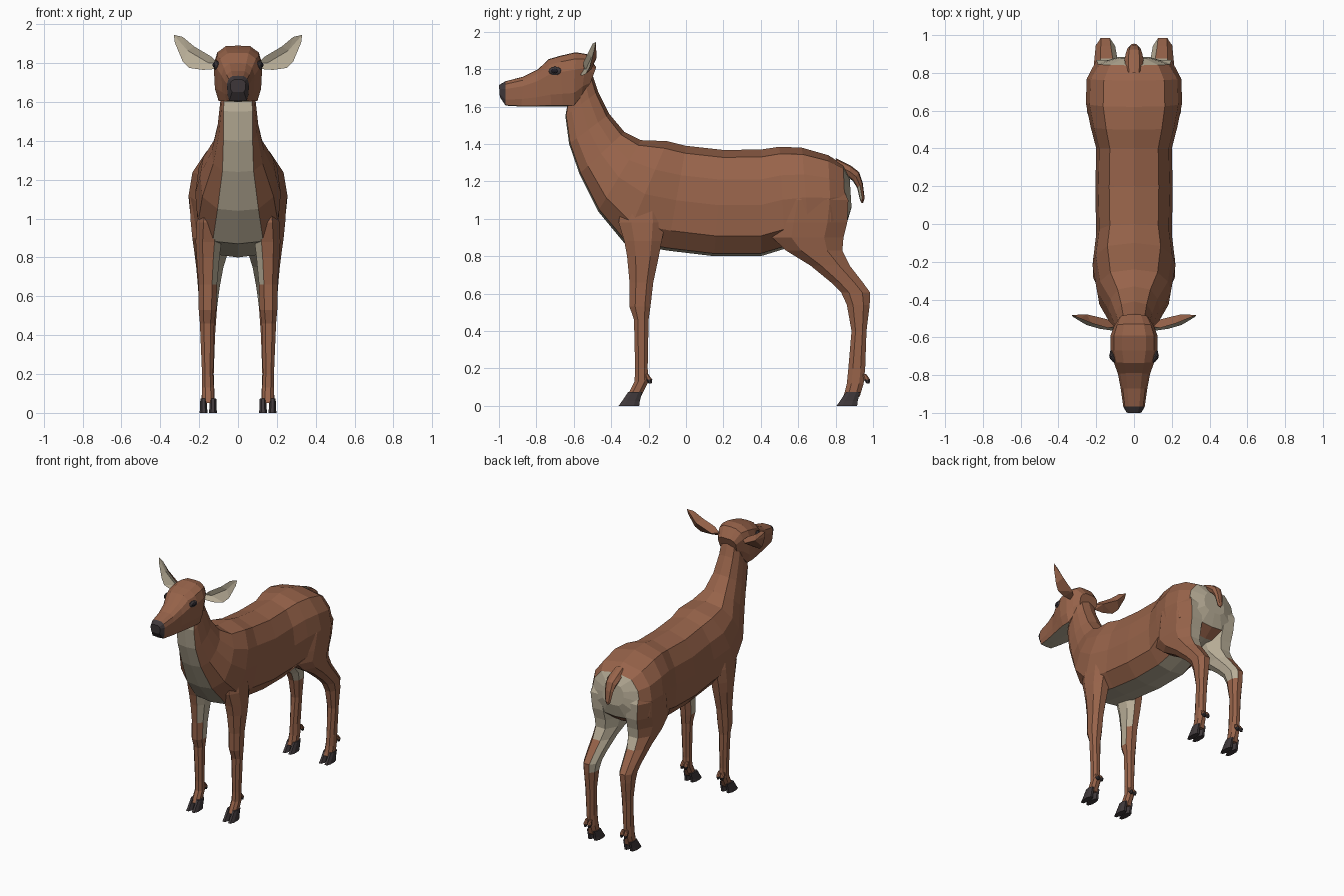
import bpy, bmesh, math
from mathutils import Vector, Matrix

cube = bpy.data.objects.get("Cube")
if cube:
    bpy.data.objects.remove(cube, do_unlink=True)


def material(name, rgb):
    m = bpy.data.materials.new(name)
    m.use_nodes = True
    m.diffuse_color = (*rgb, 1)
    m.node_tree.nodes["Principled BSDF"].inputs["Base Color"].default_value = (*rgb, 1)
    return m


BROWN = material("chestnut fur", (0.31, 0.125, 0.068))
CREAM = material("cream fur", (0.48, 0.42, 0.31))
DARK = material("dark horn", (0.05, 0.04, 0.043))
EYE = material("eye black", (0.015, 0.013, 0.018))
MATS = [BROWN, CREAM, DARK, EYE]


def finish(name, bm, rule, side=1):
    """Colour faces by rule(centre, normal), mirror if needed, make the object."""
    bmesh.ops.recalc_face_normals(bm, faces=bm.faces)
    bm.normal_update()
    for f in bm.faces:
        f.material_index = rule(f.calc_center_median(), f.normal)
    if side < 0:
        bmesh.ops.scale(bm, vec=(-1, 1, 1), verts=bm.verts)
        bmesh.ops.reverse_faces(bm, faces=bm.faces)
    me = bpy.data.meshes.new(name)
    bm.to_mesh(me)
    bm.free()
    for m in MATS:
        me.materials.append(m)
    ob = bpy.data.objects.new(name, me)
    bpy.context.collection.objects.link(ob)
    return ob


def loft(name, rings, rule, side=1):
    bm = bmesh.new()
    loops = [[bm.verts.new(p) for p in r] for r in rings]
    n = len(loops[0])
    for a, b in zip(loops, loops[1:]):
        for i in range(n):
            j = (i + 1) % n
            bm.faces.new((a[i], a[j], b[j], b[i]))
    bm.faces.new(loops[0])
    bm.faces.new(loops[-1][::-1])
    return finish(name, bm, rule, side)


def section(top, bottom, half):
    """Symmetric ring between a top and bottom (y, z); half lists (x, height fraction)."""
    t, b = Vector((0, *top)), Vector((0, *bottom))
    right = [b.lerp(t, f) + Vector((x, 0, 0)) for x, f in half]
    left = [Vector((-p.x, p.y, p.z)) for p in reversed(right)]
    return [b] + right + [t] + left


def box_ring(z, y0, y1, x0, x1, c=0.27):
    """Horizontal chamfered rectangle."""
    cx, cy = (x1 - x0) * c, (y1 - y0) * c
    return [(x0 + cx, y0, z), (x1 - cx, y0, z), (x1, y0 + cy, z), (x1, y1 - cy, z),
            (x1 - cx, y1, z), (x0 + cx, y1, z), (x0, y1 - cy, z), (x0, y0 + cy, z)]


# Torso and neck: top y, z, bottom y, z, half width, half width of pale underside
trunk = [
    (-.51, 1.80, -.63, 1.63, .085, .07), (-.47, 1.68, -.645, 1.55, .09, .075),
    (-.41, 1.56, -.625, 1.40, .105, .075), (-.33, 1.465, -.57, 1.24, .135, .08),
    (-.24, 1.42, -.47, 1.04, .195, .105), (-.1, 1.415, -.33, .87, .22, .13),
    (0, 1.39, -.1, .83, .2, .11), (.2, 1.368, .15, .80, .205, .11),
    (.4, 1.37, .4, .80, .2, .11), (.5, 1.385, .53, .84, .23, .1),
    (.62, 1.38, .66, .87, .255, .1), (.76, 1.34, .78, .9, .25, .1),
    (.84, 1.29, .855, .96, .2, .09), (.875, 1.22, .885, 1.06, .09, .05)]


def trunk_rule(c, n):
    under = n.z < -.75 and c.z < .9
    throat = n.y < -.6 and abs(n.x) < .5 and c.y < -.15
    rump = c.y > .84 and c.z < 1.26
    return 1 if under or throat or rump else 0


loft("torso_and_neck",
     [section((ty, tz), (by, bz), [(b, .025), (w * .94, .19), (w, .48), (w * .92, .72), (w * .64, .93)])
      for ty, tz, by, bz, w, b in trunk], trunk_rule)

# Head: top y, z, bottom y, z, half width at the cheek, at the jaw
skull = [
    (-1.0, 1.715, -.995, 1.65, .04, .03), (-.965, 1.735, -.965, 1.605, .057, .045),
    (-.87, 1.76, -.88, 1.60, .07, .06), (-.79, 1.80, -.80, 1.60, .085, .075),
    (-.735, 1.853, -.72, 1.60, .108, .09), (-.67, 1.872, -.66, 1.60, .125, .1),
    (-.59, 1.89, -.60, 1.60, .125, .1), (-.53, 1.88, -.56, 1.65, .105, .085),
    (-.48, 1.81, -.52, 1.70, .075, .06)]


def head_rule(c, n):
    if c.y < -.97 and c.z > 1.625:
        return 2
    return 1 if n.z < -.7 and c.z < 1.64 else 0


loft("head", [section((ty, tz), (by, bz), [(j, .02), (w * .95, .25), (w, .68), (w * .85, .88), (w * .5, .99)])
              for ty, tz, by, bz, w, j in skull], head_rule)

# Tail: top y, z, bottom y, z, half width
tail = [(.80, 1.325, .82, 1.24, .045), (.88, 1.285, .87, 1.22, .05), (.925, 1.25, .893, 1.2, .042),
        (.945, 1.19, .915, 1.165, .034), (.955, 1.11, .93, 1.10, .022), (.947, 1.085, .938, 1.085, .008)]
loft("tail", [section((ty, tz), (by, bz), [(w * .7, .1), (w, .5), (w * .6, .9)]) for ty, tz, by, bz, w in tail],
     lambda c, n: 1 if n.y < -.4 else 0)

# Legs: z, front y, back y, inner x, outer x
front_leg = [
    (1.12, -.34, -.12, .08, .195), (.98, -.36, -.11, .08, .213), (.88, -.33, -.13, .085, .218),
    (.8, -.315, -.145, .095, .213), (.66, -.302, -.175, .108, .203), (.53, -.302, -.19, .112, .202),
    (.46, -.278, -.2, .122, .196), (.2, -.272, -.205, .128, .185), (.13, -.275, -.2, .124, .185),
    (.08, -.30, -.225, .123, .185), (.05, -.315, -.24, .121, .186)]
hind_leg = [
    (1.24, .55, .8, .06, .215), (1.1, .5, .868, .06, .25), (.98, .47, .862, .04, .243),
    (.9, .46, .842, .04, .235), (.83, .535, .836, .05, .225), (.75, .665, .875, .075, .215),
    (.66, .775, .945, .092, .207), (.605, .83, .985, .1, .203), (.54, .86, .982, .108, .2),
    (.4, .885, .965, .118, .19), (.2, .868, .958, .125, .185), (.12, .86, .95, .122, .186),
    (.07, .848, .935, .12, .187), (.05, .84, .93, .12, .187)]


def front_rule(c, n):
    return 1 if c.z > .55 and n.x < -.8 else 0


def hind_rule(c, n):
    inner = n.x < -.6 and c.z > .56
    behind = n.y > .3 and n.x < .3 and c.z > .72
    return 1 if inner or behind else 0


# Ear outline x, y, z, from the base along the top edge and back
ear = [(.10, -.545, 1.80), (.14, -.55, 1.835), (.225, -.525, 1.885), (.285, -.5, 1.935), (.33, -.482, 1.945),
       (.325, -.49, 1.905), (.285, -.515, 1.81), (.25, -.535, 1.775), (.18, -.555, 1.765), (.11, -.565, 1.77)]


def make_ear(name, side):
    bm = bmesh.new()
    rim = [bm.verts.new(p) for p in ear]
    hollow = [bm.verts.new(p) for p in ((.15, -.535, 1.80), (.26, -.505, 1.865))]
    spine = [bm.verts.new(p) for p in ((.14, -.505, 1.80), (.25, -.478, 1.86))]
    for mid in (hollow, spine):
        for i, a in enumerate(rim):
            b = rim[(i + 1) % len(rim)]
            near, nxt = [mid[1 if 2 <= k % len(rim) <= 6 else 0] for k in (i, i + 1)]
            bm.faces.new((a, b, nxt, near) if near != nxt else (a, b, near))
    finish(name, bm, lambda c, n: 1 if n.y < -.1 else 0, side)


def make_eye(name, side):
    bm = bmesh.new()
    frame = Matrix.Translation((.112, -.70, 1.79)) @ Matrix.Rotation(math.radians(-14), 4, 'Z')
    # dark lid with a glossy black pupil plate on top
    for push, size in ((0, 1), (.005, .62)):
        shape = frame @ Matrix.Translation((push, 0, 0)) @ Matrix.Diagonal((.014, .036 * size, .024 * size, 1))
        bmesh.ops.create_icosphere(bm, subdivisions=2, radius=1, matrix=shape)
    lid = 42
    bm.verts.ensure_lookup_table()
    pupil = {tuple(round(k, 5) for k in f.calc_center_median()) for f in bm.faces
             if all(v.index >= lid for v in f.verts)}
    finish(name, bm, lambda c, n: 3 if tuple(round(k, 5) for k in c) in pupil else 2, side)


def make_foot(label, y, side):
    """Cloven hoof of two toes and two dewclaws; y is the back of the sole."""
    for toe, x0, x1 in (("inner", .108, .150), ("outer", .156, .198)):
        mid = (x0 + x1) / 2
        rings = [box_ring(0, y - .11, y, x0, x1), box_ring(.025, y - .092, y + .003, x0 + .003, x1 - .003),
                 box_ring(.075, y - .058, y + .016, mid - .017, mid + .017)]
        loft(f"{label}_{toe}_hoof", rings, lambda c, n: 2, side)
        dx = mid + (.008 if toe == "inner" else -.008)
        claw = [box_ring(.17, y + .03, y + .048, dx - .01, dx + .01),
                box_ring(.14, y + .035, y + .07, dx - .014, dx + .014),
                box_ring(.118, y + .052, y + .066, dx - .007, dx + .007)]
        loft(f"{label}_{toe}_dewclaw", claw, lambda c, n: 2 if c.z < .135 else 0, side)


for side, word in ((1, "left"), (-1, "right")):
    loft(f"{word}_front_leg", [box_ring(*r) for r in front_leg], front_rule, side)
    loft(f"{word}_hind_leg", [box_ring(*r) for r in hind_leg], hind_rule, side)
    make_foot(f"{word}_front", -.25, side)
    make_foot(f"{word}_hind", .915, side)
    make_ear(f"{word}_ear", side)
    make_eye(f"{word}_eye", side)
